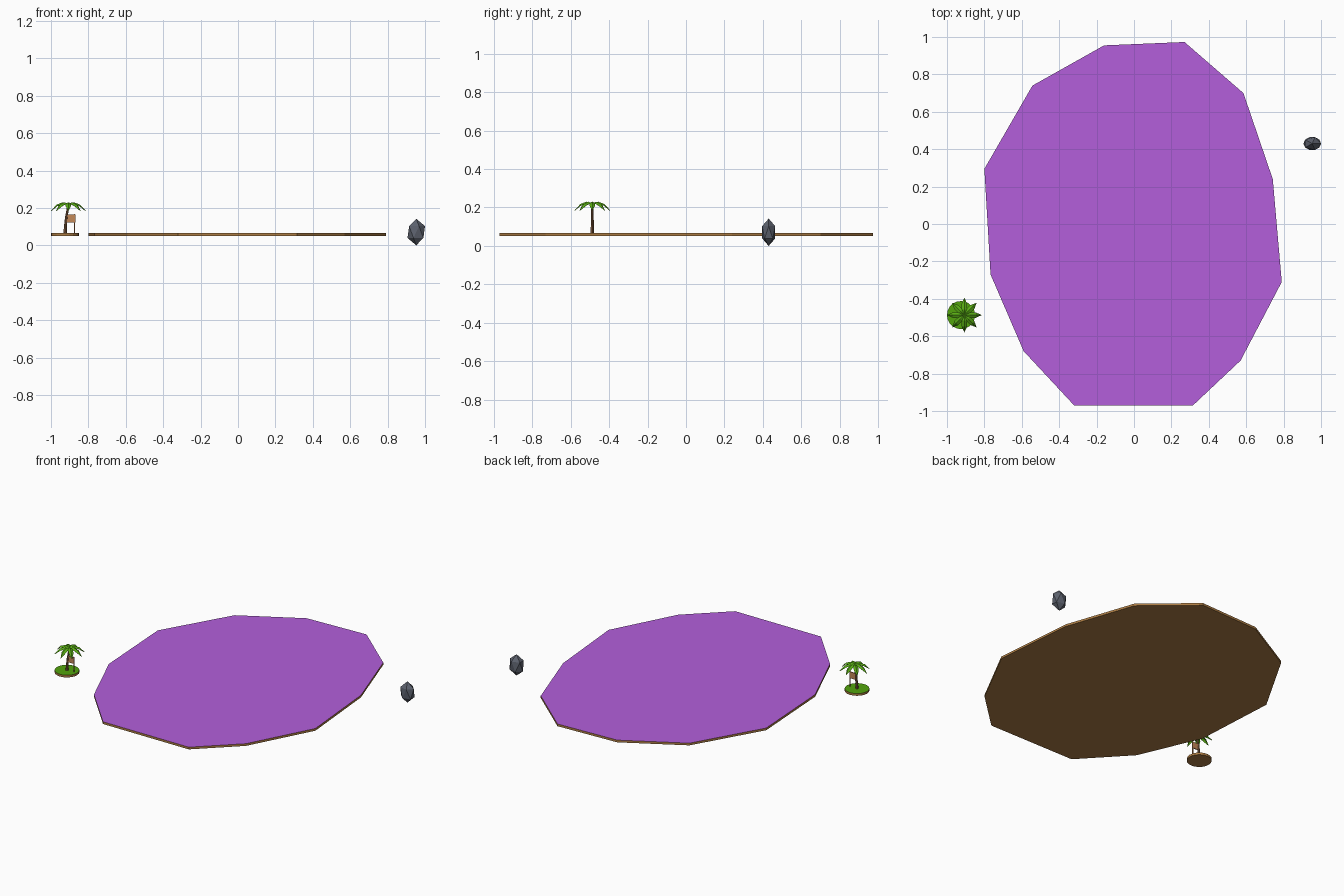
import bpy, bmesh, math
from mathutils import Vector, Matrix

if "Cube" in bpy.data.objects:
    bpy.data.objects.remove(bpy.data.objects["Cube"])


def material(name, rgb):
    lin = [((c / 255 + 0.055) / 1.055) ** 2.4 for c in rgb]
    m = bpy.data.materials.new(name)
    m.diffuse_color = (*lin, 1)
    m.use_nodes = True
    m.node_tree.nodes["Principled BSDF"].inputs["Base Color"].default_value = m.diffuse_color
    return m


PURPLE = material("purple", (179, 95, 219))
EARTH = material("earth brown", (172, 124, 68))
GRASS = material("grass green", (82, 163, 12))
LEAF = material("leaf green", (88, 172, 20))
BARK = material("bark brown", (136, 96, 66))
WOOD = material("light wood", (196, 136, 88))
STONE = material("dark stone", (92, 97, 109))


def make(name, bm, *mats):
    bmesh.ops.recalc_face_normals(bm, faces=bm.faces)
    me = bpy.data.meshes.new(name)
    bm.to_mesh(me)
    bm.free()
    ob = bpy.data.objects.new(name, me)
    bpy.context.collection.objects.link(ob)
    for m in mats:
        me.materials.append(m)
    return ob


def slab(name, outline, z0, z1, top):
    """Extruded outline with a coloured upper face."""
    bm = bmesh.new()
    low = [bm.verts.new((x, y, z0)) for x, y in outline]
    high = [bm.verts.new((x, y, z1)) for x, y in outline]
    bm.faces.new(low[::-1])
    bm.faces.new(high).material_index = 1
    n = len(low)
    for i in range(n):
        j = (i + 1) % n
        bm.faces.new((low[i], low[j], high[j], high[i]))
    return make(name, bm, EARTH, top)


def box(name, centre, size, mat):
    bm = bmesh.new()
    bmesh.ops.create_cube(bm, size=1, matrix=Matrix.Translation(centre)
                          @ Matrix.Diagonal((*size, 1)))
    return make(name, bm, mat)


# large floating platform
slab("platform", [(-0.16, 0.955), (-0.543, 0.74), (-0.80, 0.295), (-0.767, -0.27),
                  (-0.59, -0.68), (-0.32, -0.97), (0.315, -0.97), (0.57, -0.73),
                  (0.79, -0.31), (0.742, 0.24), (0.585, 0.70), (0.27, 0.973)],
     0.051, 0.066, PURPLE)

# small round island
IX, IY = -0.925, -0.487
slab("island", [(IX + 0.075 * math.cos(a * math.tau / 20),
                 IY + 0.075 * math.sin(a * math.tau / 20)) for a in range(20)],
     0.051, 0.066, GRASS)

# palm trunk: leaning tapered segments
bm = bmesh.new()
rings = []
for x, z, r in [(-0.924, 0.063, 0.010), (-0.922, 0.105, 0.008),
                (-0.918, 0.15, 0.007), (-0.911, 0.19, 0.006), (-0.908, 0.220, 0.006)]:
    rings.append([bm.verts.new((x + r * math.cos(k * math.tau / 8),
                                IY + r * math.sin(k * math.tau / 8), z))
                  for k in range(8)])
for a, b in zip(rings, rings[1:]):
    for k in range(8):
        j = (k + 1) % 8
        bm.faces.new((a[k], a[j], b[j], b[k]))
bm.faces.new(rings[0][::-1])
bm.faces.new(rings[-1])
make("palm_trunk", bm, BARK)

# drooping leaves folded along the midrib
LEAVES = 8
PROFILE = [(0.0, 0.222, 0.004), (0.03, 0.230, 0.015),
           (0.062, 0.218, 0.015), (0.093, 0.185, 0.001)]
for i in range(LEAVES):
    bm = bmesh.new()
    rows = []
    for r, z, w in PROFILE:
        rows.append([bm.verts.new((max(r - abs(s) * 0.002, 0), s * w, z - abs(s) * w * 0.5))
                     for s in (-1, 0, 1)])
    for a, b in zip(rows, rows[1:]):
        for k in (0, 1):
            bm.faces.new((a[k], b[k], b[k + 1], a[k + 1]))
    leaf = make("palm_leaf_%d" % (i + 1), bm, LEAF)
    leaf.location = (-0.907, IY, 0)
    leaf.rotation_euler.z = i * math.tau / LEAVES
    solid = leaf.modifiers.new("thickness", "SOLIDIFY")
    solid.thickness = 0.0015

# wooden sign on a thin post
box("sign_board", (-0.892, IY, 0.143), (0.044, 0.006, 0.042), WOOD)
box("sign_post", (-0.873, IY, 0.115), (0.005, 0.005, 0.105), WOOD)

# faceted floating boulder
bm = bmesh.new()
bmesh.ops.create_icosphere(bm, subdivisions=1, radius=1,
                           matrix=Matrix.Translation((0.953, 0.43, 0.071))
                           @ Matrix.Diagonal((0.0526, 0.040, 0.071, 1)))
make("boulder", bm, STONE)
